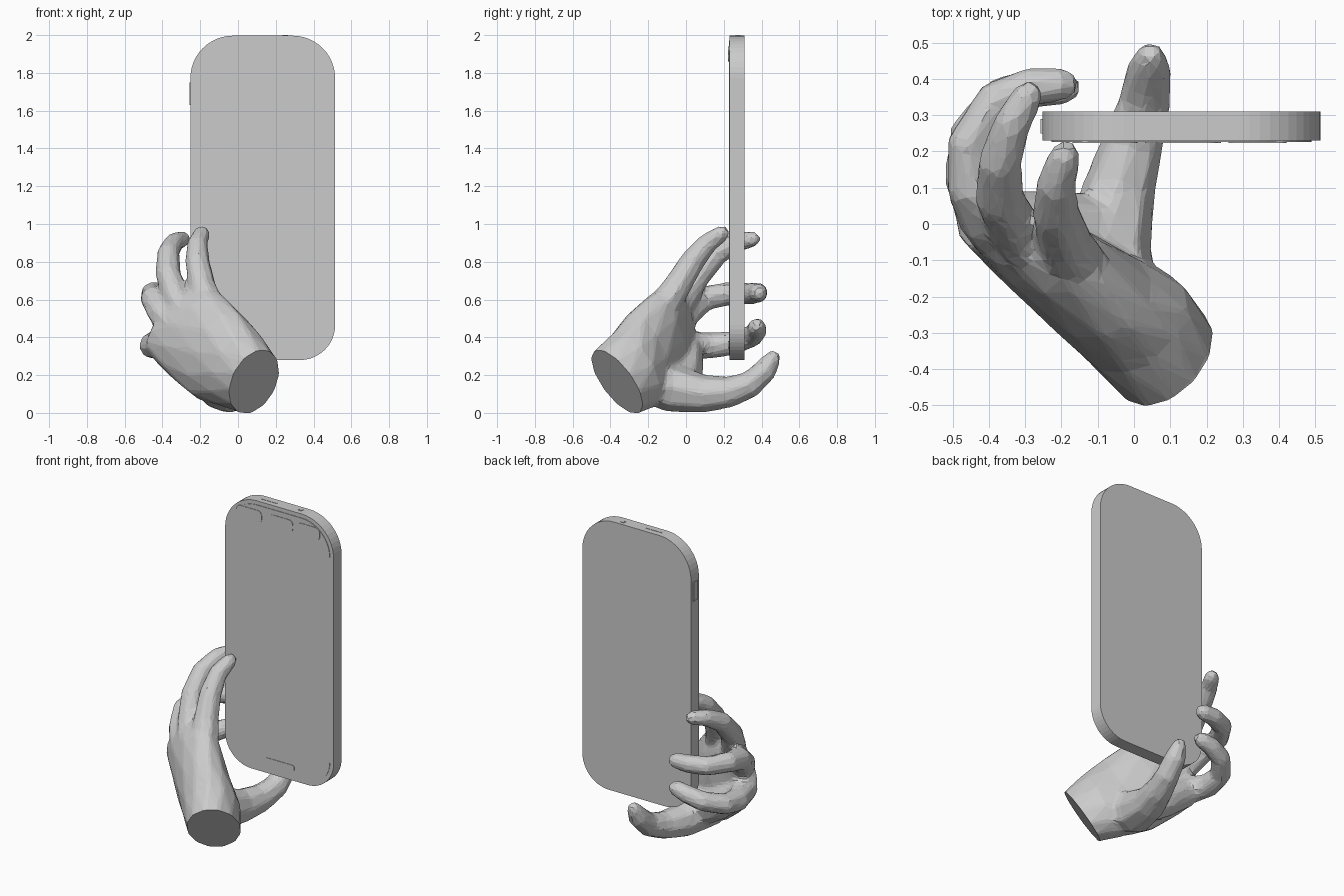
import bpy, bmesh, math
from mathutils import Vector

if "Cube" in bpy.data.objects:
    bpy.data.objects.remove(bpy.data.objects["Cube"])

TAU = math.tau


def add_object(name, bm):
    mesh = bpy.data.meshes.new(name)
    bmesh.ops.recalc_face_normals(bm, faces=bm.faces)
    bm.to_mesh(mesh)
    bm.free()
    ob = bpy.data.objects.new(name, mesh)
    bpy.context.collection.objects.link(ob)
    return ob


def loft(bm, rings, sides=10):
    """Closed skin through rings given as (centre, half axis, half axis)."""
    loops = []
    for c, u, v in rings:
        loops.append([bm.verts.new(c + u * math.cos(TAU * i / sides) + v * math.sin(TAU * i / sides))
                      for i in range(sides)])
    for a, b in zip(loops, loops[1:]):
        for i in range(sides):
            j = (i + 1) % sides
            bm.faces.new((a[i], a[j], b[j], b[i]))
    bm.faces.new(loops[0])
    bm.faces.new(loops[-1])


def tube(bm, path):
    """Finger-like tube along points (x, y, z, radius) with a rounded tip."""
    pts = [Vector(p[:3]) for p in path]
    rad = [p[3] for p in path]
    end_dir = (pts[-1] - pts[-2]).normalized()
    pts.append(pts[-1] + end_dir * rad[-1] * 0.8)
    rad.append(rad[-1] * 0.55)
    ref = Vector((-0.65, 0.17, -0.74))
    rings = []
    for i, p in enumerate(pts):
        t = (pts[min(i + 1, len(pts) - 1)] - pts[max(i - 1, 0)]).normalized()
        u = t.cross(ref).normalized()
        rings.append((p, u * rad[i], t.cross(u) * rad[i]))
    loft(bm, rings, 8)


def plate(name, x0, x1, z0, z1, y0, y1, r, r_low, seg=10):
    """Upright slab with rounded corners, r at the top and r_low at the bottom."""
    bm = bmesh.new()
    verts = []
    corners = [(x1 - r, z1 - r, r), (x0 + r, z1 - r, r),
               (x0 + r_low, z0 + r_low, r_low), (x1 - r_low, z0 + r_low, r_low)]
    for k, (cx, cz, cr) in enumerate(corners):
        for i in range(seg + 1):
            a = (k + i / seg) * TAU / 4
            verts.append(bm.verts.new((cx + cr * math.cos(a), y0, cz + cr * math.sin(a))))
    face = bm.faces.new(verts)
    back = bmesh.ops.extrude_face_region(bm, geom=[face])["geom"]
    bmesh.ops.translate(bm, vec=(0, y1 - y0, 0), verts=[g for g in back if isinstance(g, bmesh.types.BMVert)])
    # the starting face stays as the front cover
    if not any(all(abs(v.co.y - y0) < 1e-6 for v in f.verts) for f in bm.faces):
        bm.faces.new(verts)
    return add_object(name, bm)


def block(name, lo, hi):
    bm = bmesh.new()
    bmesh.ops.create_cube(bm, size=1)
    for v in bm.verts:
        v.co = [l + (h - l) * (c + 0.5) for l, h, c in zip(lo, hi, v.co)]
    return add_object(name, bm)


# Phone body, screen and small screen tiles
plate("phone_body", -0.252, 0.514, 0.28, 1.997, 0.23, 0.31, 0.225, 0.185, 12)
plate("phone_screen", -0.227, 0.489, 0.305, 1.972, 0.2265, 0.231, 0.2, 0.16, 12)
for i, (x0, x1) in enumerate([(-0.17, 0.01), (0.06, 0.23), (0.26, 0.42)]):
    plate(f"screen_tile_{i + 1}", x0, x1, 1.86, 1.94, 0.2235, 0.228, 0.03, 0.03, 4)
plate("screen_tile_bottom", 0.03, 0.24, 0.34, 0.38, 0.2235, 0.228, 0.015, 0.015, 4)

# Side button, top slot and round socket
block("side_button", (-0.258, 0.25, 1.63), (-0.25, 0.29, 1.75))
block("top_slot", (-0.02, 0.263, 1.99), (0.09, 0.274, 1.999))
for name, r, h in (("socket_ring", 0.015, 2.0), ("socket_core", 0.006, 2.001)):
    bm = bmesh.new()
    bmesh.ops.create_cone(bm, cap_ends=True, segments=16, radius1=r, radius2=r, depth=0.01)
    bmesh.ops.translate(bm, vec=(0.25, 0.275, h - 0.005), verts=bm.verts)
    add_object(name, bm)

# Palm and wrist: rings across the hand, from forearm to knuckles
bm = bmesh.new()
wrist = Vector((0.085, -0.365, 0.19))
along = Vector((-0.51, 0.67, 0.53)).normalized()
wu, wv = Vector((-0.015, 0.117, -0.166)), Vector((0.132, 0.07, 0.039))
loft(bm, [
    (wrist - along * 0.12, wu, wv),
    (wrist, wu, wv),
    (Vector((0.0, -0.27, 0.255)), Vector((-0.055, 0.105, -0.2)), Vector((0.14, 0.095, 0.02))),
    (Vector((-0.11, -0.19, 0.33)), Vector((-0.1, 0.09, -0.235)), Vector((0.125, 0.09, -0.015))),
    (Vector((-0.24, -0.09, 0.45)), Vector((-0.14, 0.06, -0.215)), Vector((0.095, 0.08, -0.04))),
    (Vector((-0.33, -0.03, 0.52)), Vector((-0.15, 0.04, -0.17)), Vector((0.065, 0.055, -0.04))),
    (Vector((-0.345, 0.01, 0.54)), Vector((-0.11, 0.03, -0.12)), Vector((0.035, 0.03, -0.02))),
], 12)

# Fingers from little to index, then thumb and the web beside it
for path in (
    [(-0.14, -0.14, 0.56, 0.09), (-0.19, -0.05, 0.69, 0.076), (-0.215, 0.03, 0.82, 0.067),
     (-0.215, 0.11, 0.92, 0.056), (-0.19, 0.19, 0.975, 0.045)],
    [(-0.27, -0.08, 0.54, 0.09), (-0.33, -0.01, 0.64, 0.076), (-0.37, 0.07, 0.76, 0.069),
     (-0.37, 0.17, 0.87, 0.061), (-0.335, 0.28, 0.93, 0.052), (-0.29, 0.355, 0.945, 0.044)],
    [(-0.34, -0.05, 0.48, 0.09), (-0.41, 0.01, 0.56, 0.076), (-0.45, 0.1, 0.63, 0.069),
     (-0.455, 0.22, 0.655, 0.063), (-0.38, 0.34, 0.655, 0.059), (-0.28, 0.38, 0.66, 0.056),
     (-0.195, 0.385, 0.66, 0.048)],
    [(-0.35, -0.04, 0.37, 0.09), (-0.42, 0.03, 0.385, 0.08), (-0.455, 0.13, 0.38, 0.071),
     (-0.445, 0.25, 0.395, 0.064), (-0.36, 0.35, 0.43, 0.06), (-0.27, 0.375, 0.46, 0.056),
     (-0.19, 0.375, 0.48, 0.048)],
    [(-0.03, -0.22, 0.2, 0.11), (-0.08, -0.08, 0.155, 0.13), (-0.04, 0.1, 0.125, 0.102),
     (0.0, 0.23, 0.135, 0.085), (0.03, 0.34, 0.175, 0.073), (0.04, 0.42, 0.25, 0.065),
     (0.045, 0.46, 0.315, 0.045)],
    [(-0.1, -0.02, 0.17, 0.1), (-0.23, 0.0, 0.245, 0.095), (-0.38, 0.01, 0.35, 0.085)],
):
    tube(bm, path)
source = add_object("hand_source", bm)

# Fuse the pieces into one faceted skin
remesh = source.modifiers.new("fuse", "REMESH")
remesh.mode = "VOXEL"
remesh.voxel_size = 0.014
smooth = source.modifiers.new("smooth", "SMOOTH")
smooth.factor = 0.5
smooth.iterations = 6
source.modifiers.new("facets", "DECIMATE").ratio = 0.09
deps = bpy.context.evaluated_depsgraph_get()
fused = bpy.data.meshes.new_from_object(source.evaluated_get(deps))
bpy.data.objects.remove(source)

# Cut the wrist flat and set the hand on the ground
bm = bmesh.new()
bm.from_mesh(fused)
bmesh.ops.bisect_plane(bm, geom=bm.verts[:] + bm.edges[:] + bm.faces[:], plane_co=wrist,
                       plane_no=along, clear_inner=True)
bmesh.ops.holes_fill(bm, edges=[e for e in bm.edges if e.is_boundary], sides=0)
low = min(v.co.z for v in bm.verts)
bmesh.ops.translate(bm, vec=(0, 0, -low), verts=bm.verts)
for f in bm.faces:
    f.smooth = False
add_object("hand", bm)
